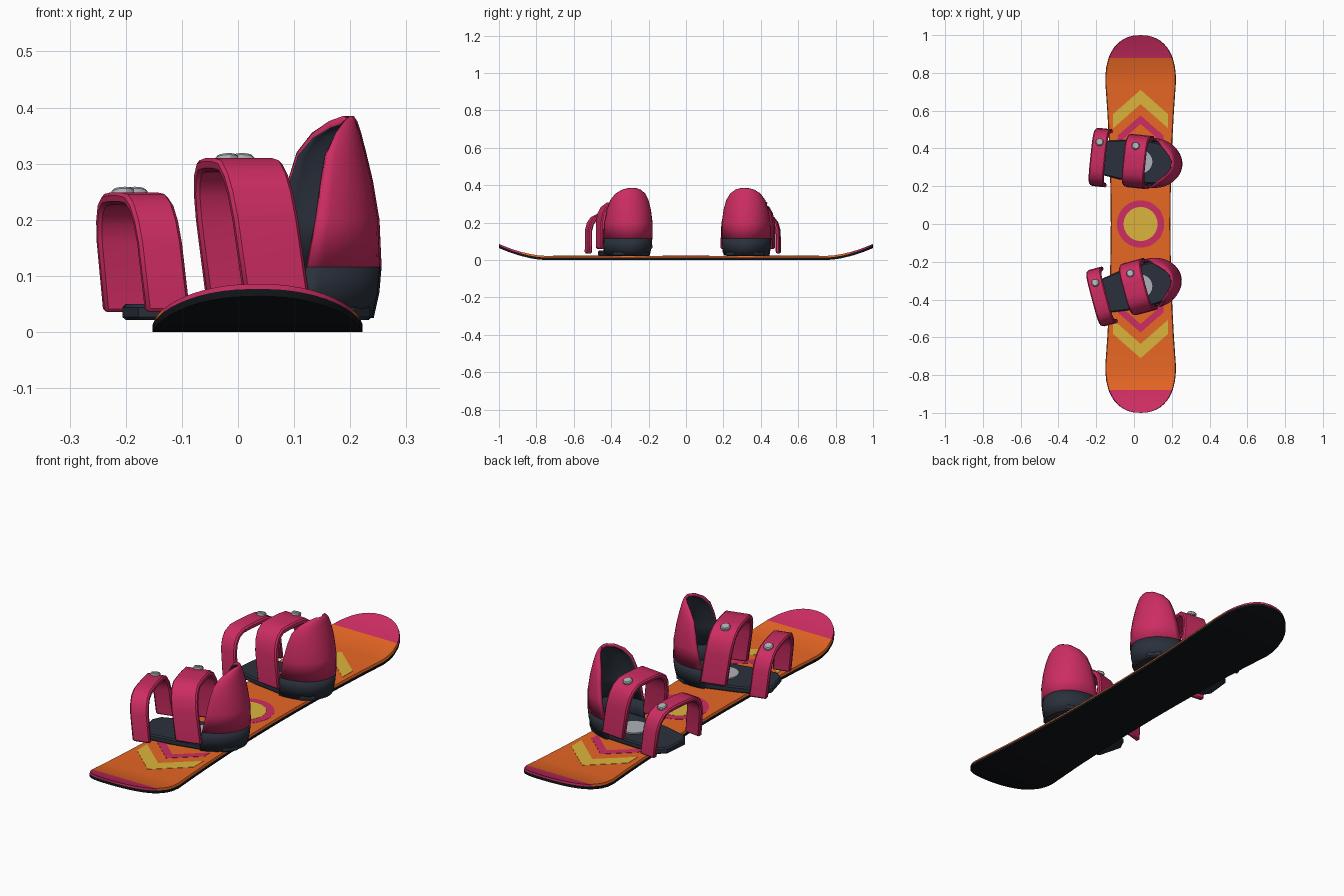
import bpy, bmesh, math
from mathutils import Matrix, Vector

if "Cube" in bpy.data.objects:
    bpy.data.objects.remove(bpy.data.objects["Cube"])

def material(name, rgb):
    m = bpy.data.materials.new(name)
    m.diffuse_color = (*rgb, 1)
    m.use_nodes = True
    m.node_tree.nodes["Principled BSDF"].inputs["Base Color"].default_value = m.diffuse_color
    return m

ORANGE = material("orange", (0.80, 0.135, 0.018))
MAGENTA = material("magenta", (0.61, 0.026, 0.122))
DARK = material("dark_grey", (0.023, 0.030, 0.045))
BLACK = material("black", (0.006, 0.007, 0.010))
YELLOW = material("yellow", (0.72, 0.46, 0.045))
METAL = material("metal", (0.42, 0.44, 0.47))
CX = 0.035  # board centre line

def make(name, verts, faces, mats, matrix=Matrix(), ids=None, angle=30, fix=True):
    me = bpy.data.meshes.new(name)
    me.from_pydata(verts, [], faces)
    for m in mats:
        me.materials.append(m)
    for i, p in enumerate(me.polygons):
        p.use_smooth = True
        p.material_index = ids[i] if ids else 0
    if fix:
        bm = bmesh.new()
        bm.from_mesh(me)
        bmesh.ops.remove_doubles(bm, verts=bm.verts, dist=1e-5)
        bmesh.ops.recalc_face_normals(bm, faces=bm.faces)
        bm.to_mesh(me)
        bm.free()
    me.set_sharp_from_angle(angle=math.radians(angle))
    ob = bpy.data.objects.new(name, me)
    bpy.context.collection.objects.link(ob)
    ob.matrix_world = matrix
    return ob

def prism(name, pts, z0, z1, mat, matrix=Matrix()):
    n = len(pts)
    verts = [(x, y, z) for z in (z0, z1) for x, y in pts]
    faces = [tuple(range(n))[::-1], tuple(range(n, 2 * n))]
    faces += [(i, (i + 1) % n, n + (i + 1) % n, n + i) for i in range(n)]
    return make(name, verts, faces, [mat], matrix)

def circle(r, n, x=0, y=0):
    return [(x + r * math.cos(2 * math.pi * i / n), y + r * math.sin(2 * math.pi * i / n)) for i in range(n)]

def bevel(ob, width, segments=1):
    b = ob.modifiers.new("bevel", 'BEVEL')
    b.width, b.segments, b.limit_method = width, segments, 'ANGLE'
    b.angle_limit = math.radians(50)

# Board: rectangular section lofted along y, with sidecut and upturned rounded tips
def half_width(y):
    t = (abs(y) - 0.75) / 0.25
    if t <= 0:
        return 0.158 + 0.029 * (y / 0.75) ** 2
    return 0.187 * max(0, 1 - t ** 2.5) ** 0.45

def lift(y):
    return 0.064 * max(0, (abs(y) - 0.75) / 0.25) ** 1.7

tip = [0.75, 0.79, 0.83, 0.88, 0.91, 0.935, 0.955, 0.97, 0.982, 0.991, 0.997, 1.0]
stations = [-y for y in reversed(tip)] + [i * 0.15 for i in range(-4, 5)] + tip
verts, faces, ids = [], [], []
for y in stations:
    w, z = half_width(y), lift(y)
    wt = max(0, w - 0.004)
    verts += [(CX + sx * a, y, z + h) for sx, a, h in
              ((-1, w, 0), (1, w, 0), (1, w, 0.013), (1, wt, 0.022), (-1, wt, 0.022), (-1, w, 0.013))]
for i in range(len(stations) - 1):
    mid = abs(stations[i] + stations[i + 1]) / 2
    for k in range(6):
        j = (k + 1) % 6
        faces.append((i * 6 + k, i * 6 + j, i * 6 + 6 + j, i * 6 + 6 + k))
        ids.append((2 if mid > 0.88 else 1) if k in (2, 3, 4) else 0)
make("board", verts, faces, [BLACK, ORANGE, MAGENTA], ids=ids)

# Deck graphics: centre ring and chevrons toward each tip
prism("centre_ring", circle(0.125, 48, CX), 0.021, 0.0228, MAGENTA)
prism("centre_disc", circle(0.09, 48, CX), 0.021, 0.0236, YELLOW)
for side, label in ((1, "rear"), (-1, "front")):
    for name, apex, hw, th, mat in (("outer", 0.71, 0.145, 0.075, YELLOW), ("inner", 0.575, 0.12, 0.045, MAGENTA)):
        low = apex - hw * 0.88
        pts = [(0, apex), (hw, low), (hw, low - th), (0, apex - th), (-hw, low - th), (-hw, low)]
        prism(f"{label}_{name}_chevron", [(CX + x, side * y) for x, y in pts], 0.021, 0.0232, mat)

# Curved shell from rows of (z, half width, front x, back x), open toward the toe
def shell(name, rows, mats, matrix, n=20):
    verts, faces = [], []
    for z, w, xf, xb in rows:
        for u in range(n + 1):
            a = math.pi * (u / n - 0.5)
            verts.append((xf + (xb - xf) * math.cos(a), w * math.sin(a), z))
    for r in range(len(rows) - 1):
        for u in range(n):
            p = r * (n + 1) + u
            faces.append((p, p + 1, p + n + 2, p + n + 1))
    ob = make(name, verts, faces, mats, matrix, angle=60, fix=False)
    s = ob.modifiers.new("thickness", 'SOLIDIFY')
    s.thickness, s.offset = 0.014, -1
    s.material_offset = len(mats) - 1
    return ob

# Arched strap: half profile of (y, z) mirrored, thickened inward, leaning toward the toe
def strap(name, half, x_low, x_top, width, thick, matrix):
    outer = [Vector((-y, z)) for y, z in half] + [Vector(p) for p in reversed(half)]
    inner = []
    for i, p in enumerate(outer):
        d = outer[min(i + 1, len(outer) - 1)] - outer[max(i - 1, 0)]
        inner.append(p + Vector((d.y, -d.x)).normalized() * thick)
    z0, z1 = half[0][1], half[-1][1]
    verts, faces, n = [], [], len(outer)
    for p, q in zip(outer, inner):
        for s, c in ((-1, p), (1, p), (1, q), (-1, q)):
            verts.append((x_low + (x_top - x_low) * (c.y - z0) / (z1 - z0) + s * width / 2, c.x, c.y))
    for i in range(n - 1):
        faces += [(i * 4 + k, i * 4 + (k + 1) % 4, i * 4 + 4 + (k + 1) % 4, i * 4 + 4 + k) for k in range(4)]
    e = 4 * (n - 1)
    faces += [(0, 1, 2, 3), (e, e + 1, e + 2, e + 3)]
    bevel(make(name, verts, faces, [MAGENTA], matrix), 0.006)

plate = [(-0.235, 0.055), (-0.205, 0.09), (-0.1, 0.105), (0.05, 0.112), (0.15, 0.1), (0.19, 0.065), (0.203, 0.02)]
cup = [(0.025, 0.122, 0.045, 0.208), (0.07, 0.13, 0.05, 0.218), (0.116, 0.133, 0.058, 0.222)]
back = [(0.116, 0.133, 0.058, 0.222), (0.2, 0.131, 0.075, 0.218), (0.27, 0.12, 0.088, 0.206),
        (0.32, 0.105, 0.1, 0.194), (0.355, 0.082, 0.122, 0.185), (0.376, 0.052, 0.146, 0.178),
        (0.385, 0.02, 0.163, 0.172)]
ankle = [(0.142, 0.06), (0.138, 0.2), (0.127, 0.25), (0.108, 0.283), (0.075, 0.306), (0.03, 0.31)]
toe = [(0.155, 0.036), (0.15, 0.16), (0.138, 0.2), (0.115, 0.23), (0.08, 0.246), (0.03, 0.249)]

# Two bindings, each turned about its mounting disc
for label, y, turn in (("rear", 0.33, -6), ("front", -0.33, 15)):
    M = Matrix.Translation((CX, y, 0)) @ Matrix.Rotation(math.radians(turn), 4, 'Z')
    bevel(prism(label + "_base_plate", plate + [(x, -v) for x, v in reversed(plate)], 0.021, 0.05, DARK, M), 0.006)
    prism(label + "_mounting_disc", circle(0.062, 32), 0.045, 0.056, METAL, M)
    shell(label + "_heel_cup", cup, [DARK], M)
    shell(label + "_high_back", back, [MAGENTA, DARK], M)
    strap(label + "_ankle_strap", ankle, 0.0, -0.035, 0.118, 0.024, M)
    strap(label + "_toe_strap", toe, -0.205, -0.228, 0.08, 0.022, M)
    for part, x, z in (("ankle", -0.035, 0.304), ("toe", -0.227, 0.244)):
        B = M @ Matrix.Translation((x, 0.08, z)) @ Matrix.Rotation(math.radians(-15), 4, 'X')
        bevel(prism(f"{label}_{part}_buckle", circle(0.021, 12), -0.006, 0.011, METAL, B), 0.004)
